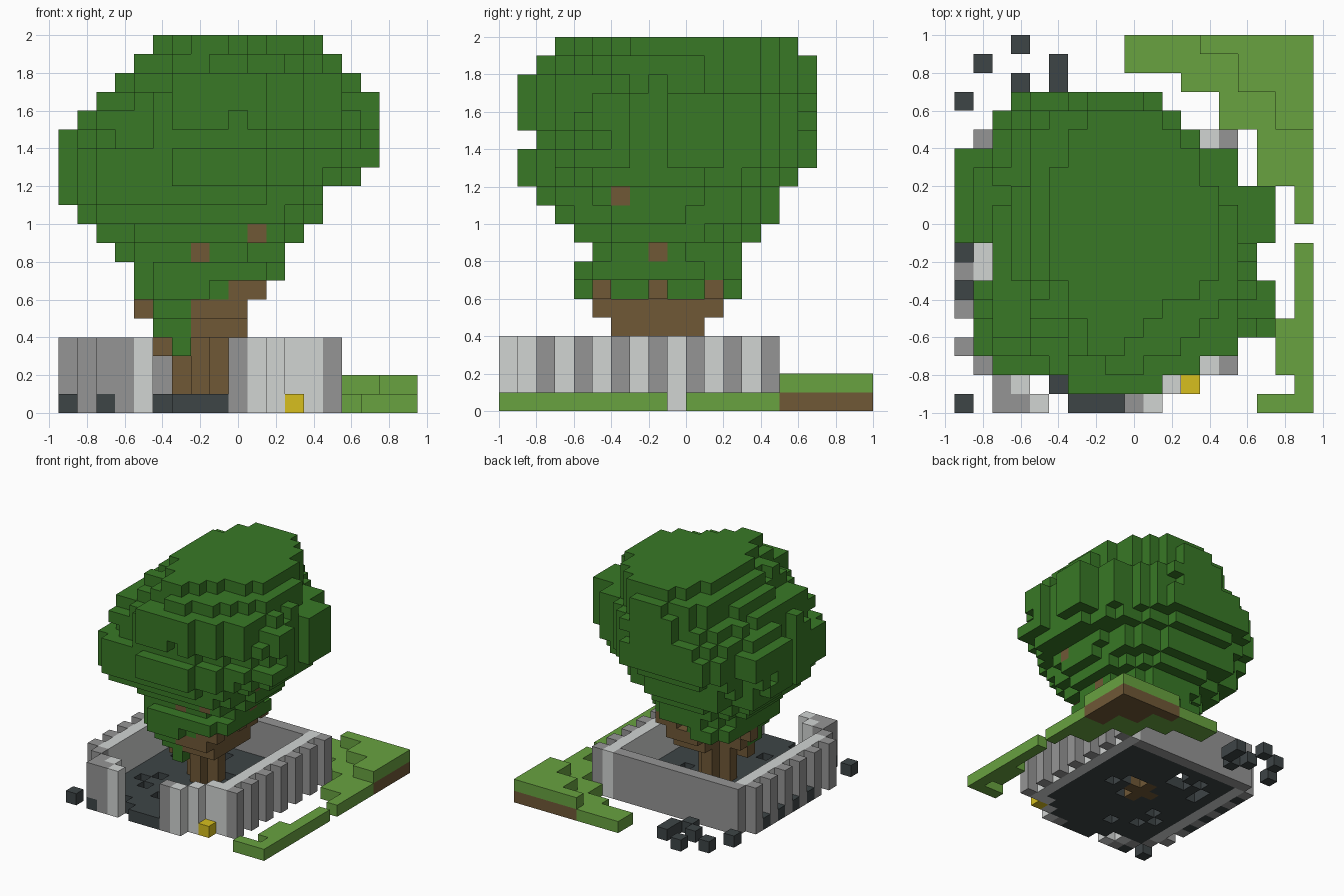
import bpy
import bmesh
import random
from mathutils import Vector, noise

cube = bpy.data.objects.get("Cube")
if cube:
    bpy.data.objects.remove(cube)

random.seed(4)
SIZE = 0.1
ORIGIN = Vector((-0.95, -1.0, 0.0))


def material(name, *rgb):
    mat = bpy.data.materials.new(name)
    mat.use_nodes = True
    colour = (*rgb, 1.0)
    mat.diffuse_color = colour
    bsdf = next(n for n in mat.node_tree.nodes if n.type == 'BSDF_PRINCIPLED')
    bsdf.inputs["Base Color"].default_value = colour
    return mat


LEAF = material("leaf green", .04, .19, .019)
GRASS = material("grass green", .14, .36, .051)
BARK = material("bark brown", .16, .099, .037)
PALE = material("pale stone", .64, .66, .65)
STONE = material("grey stone", .3, .3, .3)
DARK = material("dark stone", .048, .059, .062)
GOLD = material("gold", .68, .52, .013)


def box(i0, i1, j0, j1, k0=0, k1=1):
    """Set of grid cells filling a block; the upper limits are exclusive."""
    return {(i, j, k) for i in range(i0, i1) for j in range(j0, j1)
            for k in range(k0, k1)}


def column(i, j, k0=0):
    return box(i, i + 1, j, j + 1, k0, 4)


def build(name, cells, mat):
    """Join cells into one blocky mesh, keeping only the outer faces."""
    bm = bmesh.new()
    verts = {}

    def corner(p):
        key = tuple(p)
        if key not in verts:
            verts[key] = bm.verts.new(ORIGIN + Vector(key) * SIZE)
        return verts[key]

    for cell in sorted(cells):
        for axis in range(3):
            u, v = (axis + 1) % 3, (axis + 2) % 3
            for side in (0, 1):
                near = list(cell)
                near[axis] += 2 * side - 1
                if tuple(near) in cells:
                    continue
                ring = []
                for a, b in ((0, 0), (1, 0), (1, 1), (0, 1)):
                    p = list(cell)
                    p[axis] += side
                    p[u] += a
                    p[v] += b
                    ring.append(corner(p))
                bm.faces.new(ring if side else ring[::-1])
    mesh = bpy.data.meshes.new(name)
    bm.to_mesh(mesh)
    bm.free()
    mesh.materials.append(mat)
    obj = bpy.data.objects.new(name, mesh)
    bpy.context.collection.objects.link(obj)


# Trunk: cross-shaped base, flared crown, three side limbs and branch tips
trunk = box(6, 9, 8, 9, 0, 4) | box(7, 8, 7, 10, 0, 4)
trunk |= box(7, 10, 6, 11, 4, 5) | box(7, 10, 5, 12, 5, 6)
for j in (5, 8, 11):
    trunk |= box(9, 11, j, j + 1, 6, 7)
trunk |= box(5, 7, 8, 9, 4, 5) | box(4, 5, 8, 9, 5, 6) | box(5, 6, 7, 8, 3, 4)
trunk |= box(10, 11, 4, 7, 9, 10) | box(7, 8, 5, 7, 8, 9)
trunk |= box(12, 14, 6, 7, 11, 12) | box(10, 12, 8, 9, 8, 9)
build("trunk", trunk, BARK)

# Canopy: lumpy rounded layers from the bottom up, trimmed to the plan outline
LAYERS = [(4, 9, 4, 13), (4, 12, 4, 13), (3, 12, 5, 13), (2, 13, 4, 14),
          (1, 14, 3, 15), (0, 14, 2, 15), (0, 16, 1, 16), (0, 17, 1, 17),
          (0, 17, 2, 17), (1, 17, 1, 17), (2, 17, 1, 17), (3, 16, 1, 17),
          (4, 15, 2, 17), (5, 14, 3, 16)]
OUTLINE = [(6, 11), (2, 13), (1, 15), (1, 17), (1, 17), (1, 17), (2, 16),
           (2, 16), (0, 17), (0, 17), (0, 17), (0, 15), (0, 15), (2, 13),
           (2, 12), (3, 11)]
WIDEST = 13


def roundness(k, dx, dy):
    """Corner fullness: heavy low front right, high back right."""
    if k < WIDEST:
        if dx < 0 and dy < 0:
            return 4.0
        return 1.9 if dx > 0 and dy > 0 else 2.4
    return 2.8 if dx < 0 < dy else 2.0


def sloped_off(i, j, k):
    """Crown corners on the left side, shaved at a slant near the top."""
    x, y = i - 9, j - 9.5
    back = k > 16 and x + 0.73 * y > 5.6
    return back or (k > 17 and x - 1.36 * y > 8 + 3 * (19 - k))


canopy = set()
for k, (i0, i1, j0, j1) in enumerate(LAYERS, 6):
    for i, j, _ in box(i0, i1, j0, j1):
        left, right = OUTLINE[j - 1]
        dx = (2 * i + 1 - i0 - i1) / (i1 - i0)
        dy = (2 * j + 1 - j0 - j1) / (j1 - j0)
        power = roundness(k, dx, dy)
        lump = 0.35 * noise.noise(Vector((i, j, k)) * 0.73)
        inside = abs(dx) ** power + abs(dy) ** power < 1.04 + lump
        if left <= i < right and (inside or k == WIDEST):
            if not sloped_off(i, j, k):
                canopy.add((i, j, k))
# Hanging clump at the front
canopy |= box(5, 7, 5, 7, 5, 6) | box(5, 7, 6, 8, 4, 5) | box(6, 7, 6, 7, 3, 4)
canopy |= box(9, 12, 4, 5, 9, 10)
build("canopy", canopy - trunk, LEAF)

# Pale inner walls along both sides and the stepped front
pale = box(13, 14, 2, 15, 0, 4) | box(1, 2, 3, 14, 0, 4)
for i, j in ((10, 0), (11, 1), (12, 2), (3, 1), (4, 0)):
    pale |= column(i, j)
build("inner_wall", pale, PALE)

# Grey back wall, side posts and front corner stones
grey = box(1, 13, 14, 15, 0, 4) | column(2, 0, 1)
for j in range(2, 15, 2):
    grey |= column(14, j)
for j in range(3, 14, 2):
    grey |= column(0, j)
for i, j in ((1, 2), (2, 1), (3, 0), (9, 0)):
    grey |= column(i, j)
build("wall_posts", grey, STONE)

# Courtyard floor with small gaps, and the fill between the right-hand posts
floor = box(2, 13, 2, 14) | box(5, 11, 1, 2) | box(6, 9, 0, 1) | {(2, 0, 0)}
inner = sorted(box(3, 12, 3, 13) - trunk)
floor -= set(random.sample(inner, 14))
for j in range(6, 13, 2):
    floor.add((0, j, 0))
build("floor", floor - pale - grey - trunk, DARK)

# Loose stones
stones = {(i, j, 0) for i, j in ((0, 0), (0, 16), (1, 18), (3, 19), (3, 17),
                                 (5, 17), (5, 18), (4, 16))}
build("loose_stones", stones, DARK)
build("gold_block", box(12, 13, 1, 2), GOLD)

# Raised grass corner in steps, with soil below it
raised = box(13, 19, 19, 20) | box(15, 19, 17, 19) | box(17, 19, 15, 17)
build("soil", raised, BARK)
low = box(9, 19, 18, 20) | box(12, 19, 17, 18) | box(14, 19, 15, 17)
low |= box(16, 19, 12, 15) | box(18, 19, 10, 12)
top = {(i, j, 1) for i, j, _ in raised}
build("back_grass", (low - raised) | top, GRASS)

# Narrow grass strip along the front corner
strip = box(18, 19, 0, 9) | box(17, 19, 2, 5) | box(16, 19, 0, 1)
build("front_grass", strip, GRASS)
